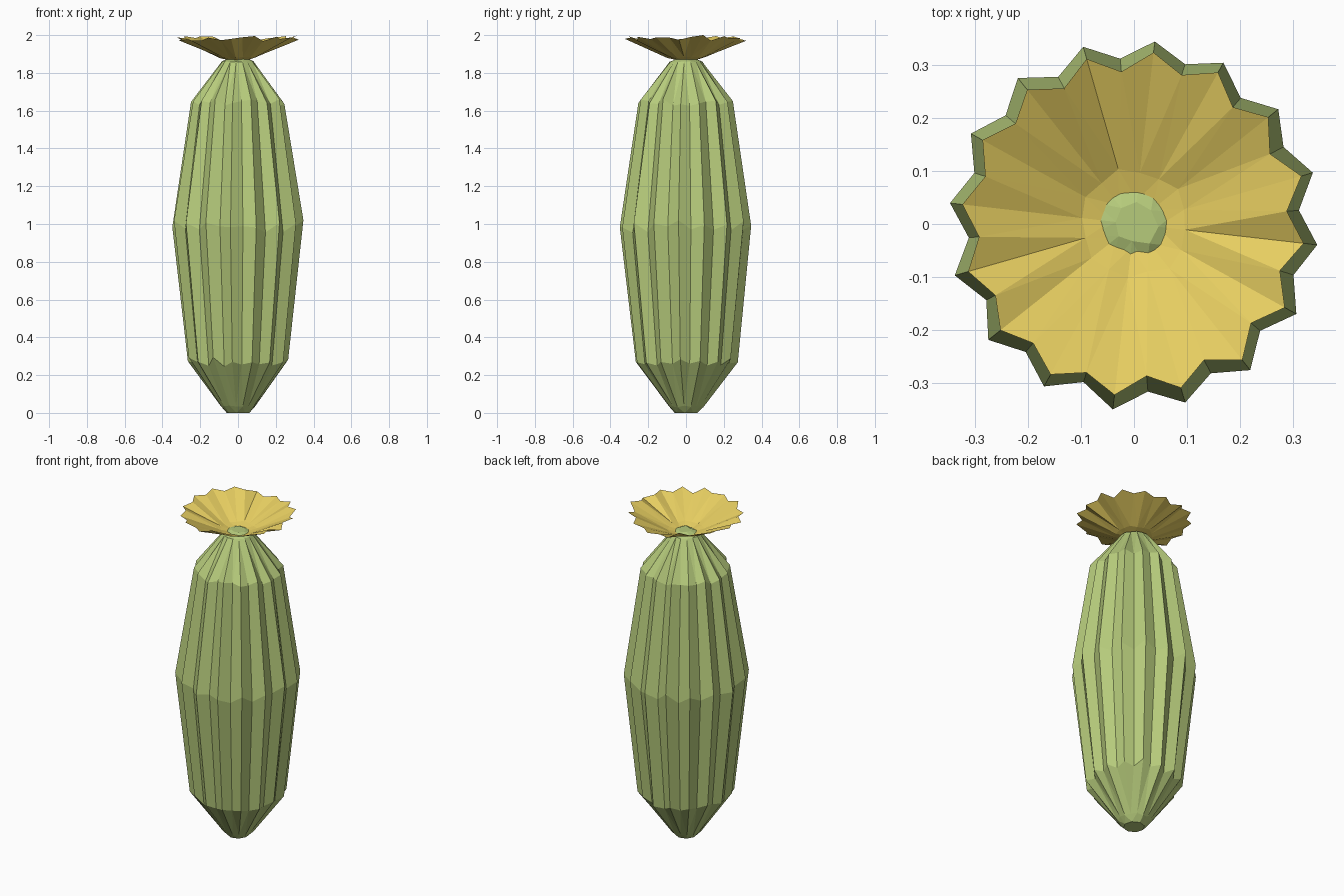
import bpy, bmesh, math, random

if "Cube" in bpy.data.objects:
    bpy.data.objects.remove(bpy.data.objects["Cube"])
random.seed(4)

RIBS = 16
OFFSET = math.radians(-6.5)      # angle of the first rib


def ring(bm, count, peak, valley, z_peak, z_valley, jr=0.0, jz=0.0):
    """Ring of vertices; with 32 points they alternate between rib and groove."""
    verts = []
    for i in range(count):
        a = OFFSET + 2 * math.pi * i / count
        groove = count == 2 * RIBS and i % 2
        r = (valley if groove else peak) + random.uniform(-jr, jr)
        z = (z_valley if groove else z_peak) + random.uniform(-jz, jz)
        verts.append(bm.verts.new((r * math.cos(a), r * math.sin(a), z)))
    return verts


def bridge(bm, low, high):
    """Join two rings of equal size, or where one has half the points."""
    n, m = len(low), len(high)
    if n == m:
        for i in range(n):
            j = (i + 1) % n
            bm.faces.new((low[i], low[j], high[j], high[i]))
        return
    big, small = (low, high) if n > m else (high, low)
    for j, s in enumerate(small):
        a, b, c = big[2 * j - 1], big[2 * j], big[(2 * j + 1) % len(big)]
        bm.faces.new((a, b, s))
        bm.faces.new((b, c, s))
        bm.faces.new((c, small[(j + 1) % len(small)], s))


def finish(bm, name, color):
    bmesh.ops.recalc_face_normals(bm, faces=bm.faces)
    me = bpy.data.meshes.new(name)
    bm.to_mesh(me)
    bm.free()
    mat = bpy.data.materials.new(name + "_color")
    mat.diffuse_color = color
    mat.use_nodes = True
    mat.node_tree.nodes["Principled BSDF"].inputs["Base Color"].default_value = mat.diffuse_color
    me.materials.append(mat)
    ob = bpy.data.objects.new(name, me)
    bpy.context.collection.objects.link(ob)
    return ob


# Ribbed fruit body, closed at both ends
bm = bmesh.new()
rings = [
    ring(bm, 8, 0.06, 0, 0.0, 0),
    ring(bm, 16, 0.09, 0, 0.035, 0, 0.004, 0.005),
    ring(bm, 32, 0.272, 0.24, 0.28, 0.26, 0.005, 0.015),
    ring(bm, 32, 0.35, 0.315, 1.0, 0.97, 0.003, 0.02),
    ring(bm, 32, 0.25, 0.225, 1.65, 1.64, 0.005, 0.015),
    ring(bm, 16, 0.085, 0, 1.86, 0, 0.004, 0.003),
    ring(bm, 8, 0.04, 0, 1.88, 0, 0.008, 0.003),
]
for low, high in zip(rings, rings[1:]):
    bridge(bm, low, high)
bm.faces.new(rings[0])
bm.faces.new(rings[-1])
finish(bm, "cucumber_body", (0.47, 0.60, 0.20, 1))

# Pleated open blossom on the tip
bm = bmesh.new()
petals = [
    ring(bm, 8, 0.045, 0, 1.866, 0),
    ring(bm, 16, 0.10, 0, 1.882, 0, 0.008, 0.003),
    ring(bm, 32, 0.326, 0.292, 1.982, 1.978, 0.004, 0.014),
]
for low, high in zip(petals, petals[1:]):
    bridge(bm, low, high)
petals[2][2].co.z = 2.0
finish(bm, "blossom", (0.80, 0.62, 0.12, 1))
